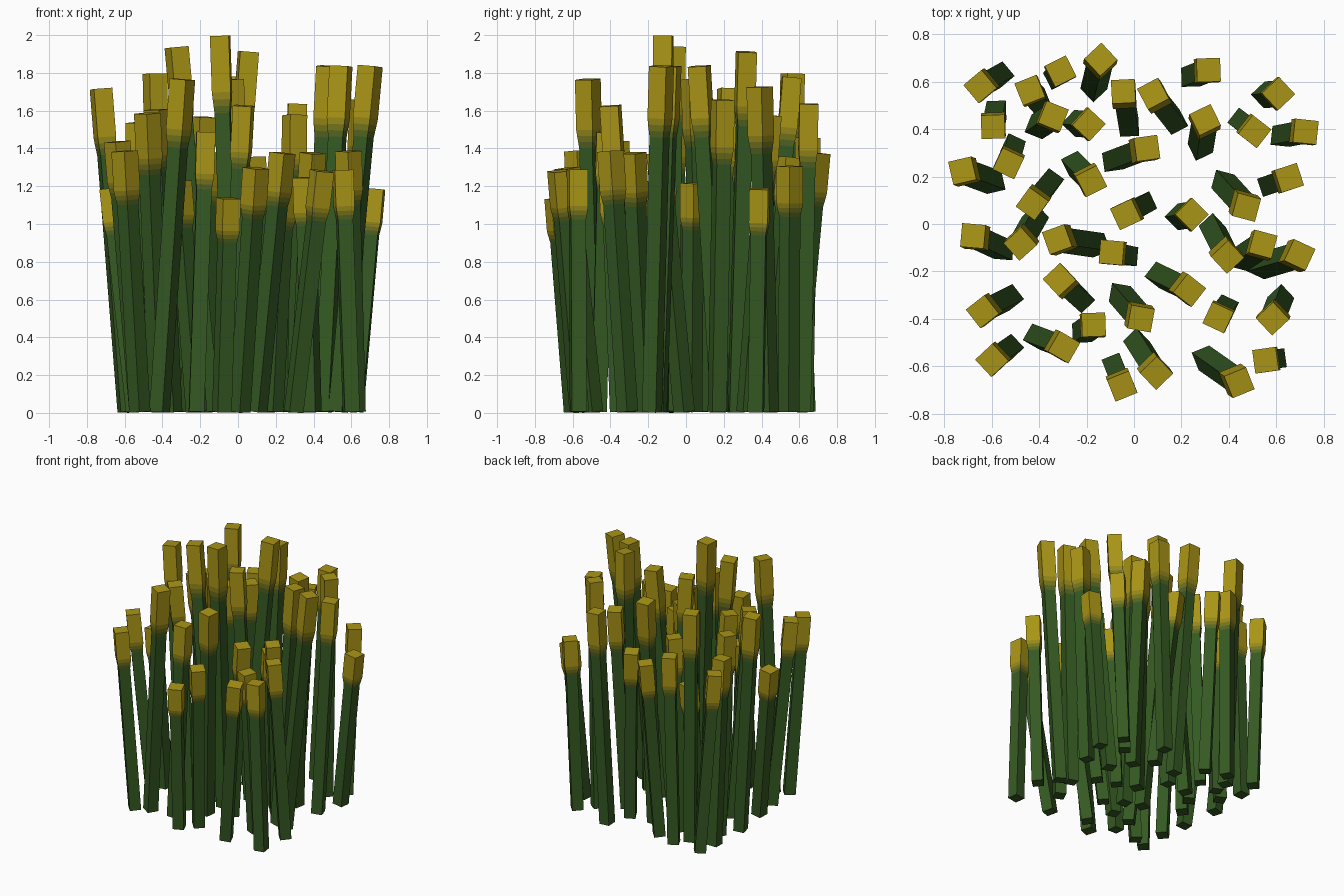
import bpy, bmesh
from math import radians
from mathutils import Vector, Matrix

GREEN = (0.035, 0.10, 0.016)
YELLOW = (0.40, 0.30, 0.008)
STEM_W, HEAD_W = 0.08, 0.10
BASE_Z = 0.006


def material(name, t):
    m = bpy.data.materials.new(name)
    m.diffuse_color = [g + (y - g) * t for g, y in zip(GREEN, YELLOW)] + [1]
    return m


# green stem, three blended bands on the flare, yellow head
MATS = [material(n, t) for n, t in (("stem_green", 0), ("band_low", 0.15), ("band_mid", 0.4),
                                    ("band_high", 0.75), ("head_yellow", 1))]
# (fraction of height, width) of each square ring
RINGS = [(0, STEM_W), (0.795, STEM_W), (0.813, 0.087), (0.831, 0.094), (0.85, HEAD_W), (1, HEAD_W)]


def stalk(name, top, base, yaw):
    """Square stalk with a flared head, leaning from base to top."""
    axis = top - base
    bm = bmesh.new()
    rings = []
    for t, w in RINGS:
        h = w / 2
        rings.append([bm.verts.new((x, y, t * axis.length))
                      for x, y in ((-h, -h), (h, -h), (h, h), (-h, h))])
    bm.faces.new(rings[0][::-1])
    for k in range(len(rings) - 1):
        a, b = rings[k], rings[k + 1]
        for i in range(4):
            j = (i + 1) % 4
            bm.faces.new((a[i], a[j], b[j], b[i])).material_index = k
    bm.faces.new(rings[-1]).material_index = len(MATS) - 1
    tilt = Vector((0, 0, 1)).rotation_difference(axis).to_matrix().to_4x4()
    bm.transform(Matrix.Translation(base) @ tilt @ Matrix.Rotation(radians(yaw), 4, 'Z'))
    me = bpy.data.meshes.new(name)
    bm.to_mesh(me)
    bm.free()
    for m in MATS:
        me.materials.append(m)
    bpy.context.collection.objects.link(bpy.data.objects.new(name, me))


def clump(name, stalks):
    for n, (tx, ty, bx, by, height, yaw) in enumerate(stalks, 1):
        stalk(f"{name}_stalk_{n:02d}", Vector((tx, ty, height - 0.004)),
              Vector((bx, by, BASE_Z)), yaw)


# each stalk: head x, y, foot x, y, height, twist in degrees
clump("back", [
    (-.65, .58, -.56, .63, 1.39, 40), (-.31, .645, -.33, .62, 1.46, 27),
    (-.14, .695, -.17, .57, 1.38, 43), (-.44, .565, -.40, .52, 1.80, 22),
    (-.045, .56, -.02, .41, 1.78, 3), (.08, .55, .175, .43, 1.355, 28),
    (.315, .65, .24, .62, 1.64, 2), (.61, .55, .55, .545, 1.31, 43),
    (-.595, .41, -.58, .48, 1.43, 2), (-.34, .455, -.41, .41, 1.18, -22),
    (-.19, .42, -.25, .425, 1.49, -43), (.30, .44, .28, .32, 1.58, 26),
    (.51, .39, .45, .435, 1.73, -38), (.725, .39, .62, .37, 1.19, -6),
])
clump("middle", [
    (-.725, .225, -.59, .175, 1.72, 13), (-.53, .255, -.51, .33, 1.54, -25),
    (-.18, .18, -.255, .255, 1.57, 27), (.055, .32, -.09, .265, 1.915, 8),
    (.655, .195, .57, .165, 1.66, 18), (.475, .07, .375, .18, 1.84, -15),
    (-.43, .085, -.35, .18, 1.61, -36), (-.035, .04, .045, .085, 1.77, 25),
    (.245, .04, .185, .03, 1.22, 45), (-.68, -.05, -.55, -.11, 1.19, -5),
    (-.48, -.085, -.415, .03, 1.59, 42), (-.325, -.065, -.15, -.09, 1.94, 20),
    (-.095, -.12, -.025, -.135, 2.0, -5), (.395, -.14, .33, -.01, 1.38, 43),
    (.545, -.085, .45, -.15, 1.84, -15), (.70, -.13, .53, -.18, 1.84, -25),
])
clump("front", [
    (-.315, -.235, -.22, -.32, 1.23, 43), (-.64, -.37, -.52, -.31, 1.44, 38),
    (.235, -.28, .10, -.215, 1.38, -38), (.03, -.40, -.06, -.295, 1.63, -10),
    (-.17, -.425, -.22, -.46, 1.49, 2), (.355, -.395, .39, -.35, 1.25, -25),
    (.585, -.40, .62, -.31, 1.39, 43), (-.60, -.575, -.52, -.52, 1.39, 43),
    (-.295, -.52, -.415, -.475, 1.77, -30), (-.05, -.685, -.085, -.595, 1.14, 22),
    (.095, -.63, .01, -.495, 1.30, 44), (.445, -.67, .295, -.565, 1.285, 22),
    (.555, -.575, .60, -.57, 1.29, 8),
])
